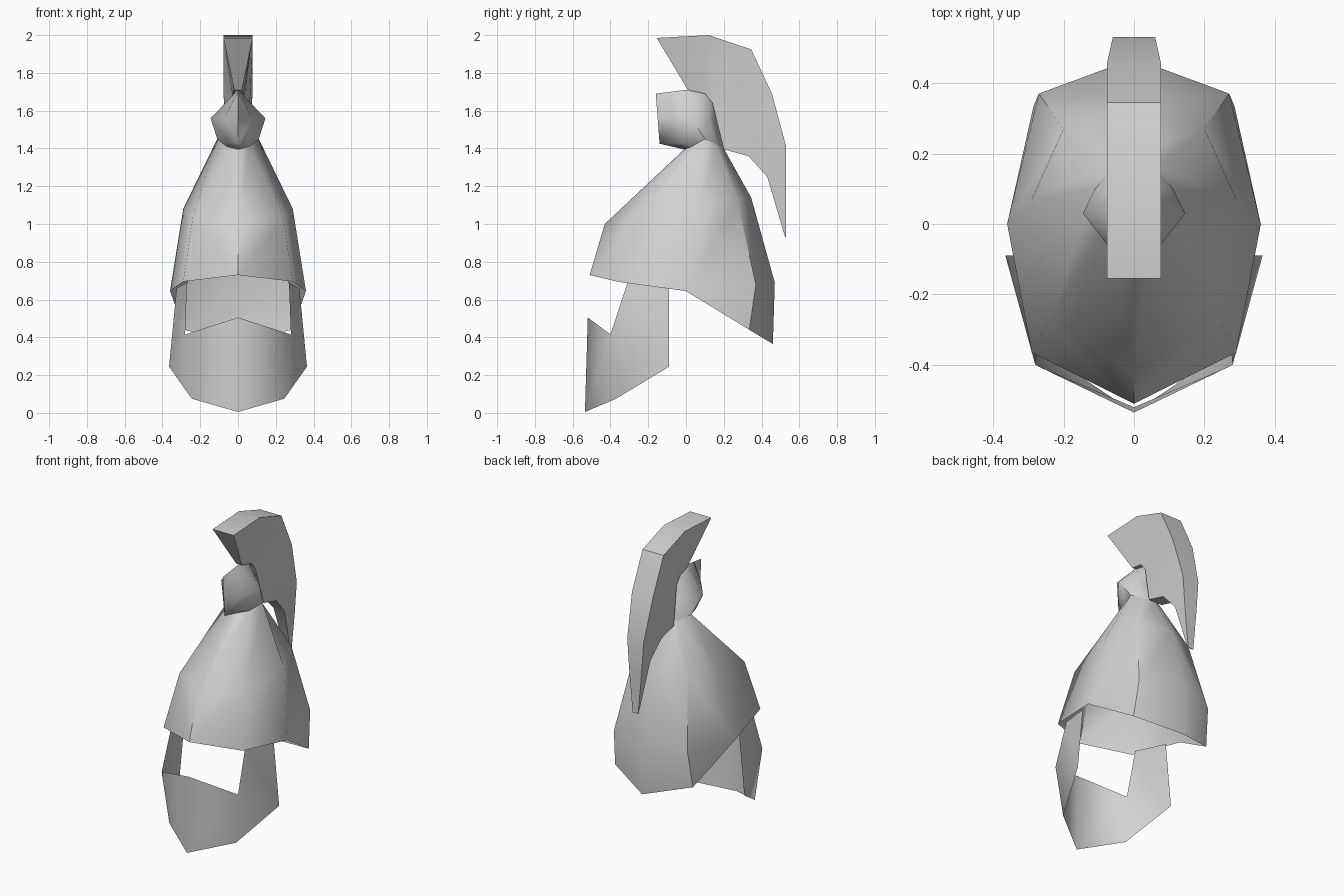
import bpy
import math

cube = bpy.data.objects.get("Cube")
if cube:
    bpy.data.objects.remove(cube, do_unlink=True)

metal = bpy.data.materials.new("plain_grey")
metal.use_nodes = True
grey = (0.64, 0.64, 0.64, 1)
metal.diffuse_color = grey
metal.node_tree.nodes["Principled BSDF"].inputs["Base Color"].default_value = grey


def make_part(name, verts, faces, angle, mirrored=True):
    """Create a mesh part, optionally mirrored in x, smoothed below an angle."""
    mesh = bpy.data.meshes.new(name)
    mesh.from_pydata(verts, [], faces)
    mesh.validate()
    mesh.materials.append(metal)
    part = bpy.data.objects.new(name, mesh)
    bpy.context.collection.objects.link(part)
    bpy.ops.object.select_all(action="DESELECT")
    part.select_set(True)
    bpy.context.view_layer.objects.active = part
    if mirrored:
        mirror = part.modifiers.new("mirror", "MIRROR")
        mirror.use_clip = True
        mirror.merge_threshold = 0.001
        bpy.ops.object.modifier_apply(modifier=mirror.name)
    bpy.ops.object.mode_set(mode="EDIT")
    bpy.ops.mesh.select_all(action="SELECT")
    bpy.ops.mesh.remove_doubles(threshold=0.001)
    bpy.ops.mesh.normals_make_consistent(inside=False)
    bpy.ops.object.mode_set(mode="OBJECT")
    bpy.ops.object.shade_smooth_by_angle(angle=math.radians(angle))
    return part


def loft(rings):
    """Join equal-length open rings with quads."""
    count = len(rings[0])
    verts = [point for ring in rings for point in ring]
    faces = []
    for row in range(len(rings) - 1):
        for col in range(count - 1):
            a = row * count + col
            b = a + count
            faces.append((a, a + 1, b + 1, b))
    return verts, faces


# Half rings from front to back: flared rim, waist and neck of the dome
rim = [(0, -.51, .73), (.29, -.365, .695), (.36, 0, .645),
       (.285, .335, .44), (0, .46, .365)]
back_bulge = rim[:3] + [(.27, .37, .68), (0, .47, .69)]
waist = [(0, -.43, 1), (.24, -.27, 1.03), (.29, .07, 1.08),
         (.2, .27, 1.13), (0, .345, 1.14)]
neck = [(0, -.01, 1.395), (.06, .03, 1.41), (.11, .1, 1.45),
        (.06, .16, 1.42), (0, .2, 1.4)]
make_part("helmet_dome", *loft([rim, back_bulge, waist, neck]), 50)

# Faceted knob above the neck, closing in a ridge along the top
knob_base = [(0, -.14, 1.425), (.06, -.02, 1.43)] + neck[2:]
knob_middle = [(0, -.15, 1.56), (.075, -.06, 1.56), (.145, .03, 1.56),
               (.075, .12, 1.56), (0, .165, 1.54)]
knob_ridge = [(0, -.16, 1.69), (0, -.08, 1.7), (0, 0, 1.71),
              (0, .1, 1.69), (0, .14, 1.64)]
make_part("crest_knob", *loft([neck, knob_base, knob_middle, knob_ridge]), 60)

# Chin guard with an open face window and a strap up each side
front_bottom, front_top = (0, -.535, .005), (0, -.52, .505)
corner_bottom, corner_top = (.245, -.37, .075), (.28, -.4, .415)
side_bottom = (.365, -.09, .245)
strap_back, strap_front = (.325, -.09, .66), (.27, -.31, .69)
guard = [front_bottom, front_top, corner_bottom, corner_top,
         side_bottom, strap_back, strap_front]
make_part("chin_guard", guard,
          [(0, 2, 3, 1), (2, 4, 3), (4, 5, 6, 3)], 60)

# Plume sections: outer (half width, y, z), then inner (half width, y, z)
plume = [
    ((.077, -.155, 1.985), (.02, .01, 1.71)),
    ((.077, .12, 2), (.03, .1, 1.69)),
    ((.077, .345, 1.925), (.03, .14, 1.64)),
    ((.077, .455, 1.69), (.05, .2, 1.395)),
    ((.06, .53, 1.41), (.05, .33, 1.36)),
    ((.045, .53, 1.2), (.04, .43, 1.25)),
    ((.02, .53, .93), (.02, .525, .93)),
]
sections = []
for outer, inner in plume:
    flip = [(-x, y, z) for x, y, z in (inner, outer)]
    sections.append([outer, inner] + flip + [outer])
verts, faces = loft(sections)
last = len(verts) - 5
faces += [(0, 1, 2, 3), tuple(range(last, last + 4))]
make_part("plume", verts, faces, 30, mirrored=False)
